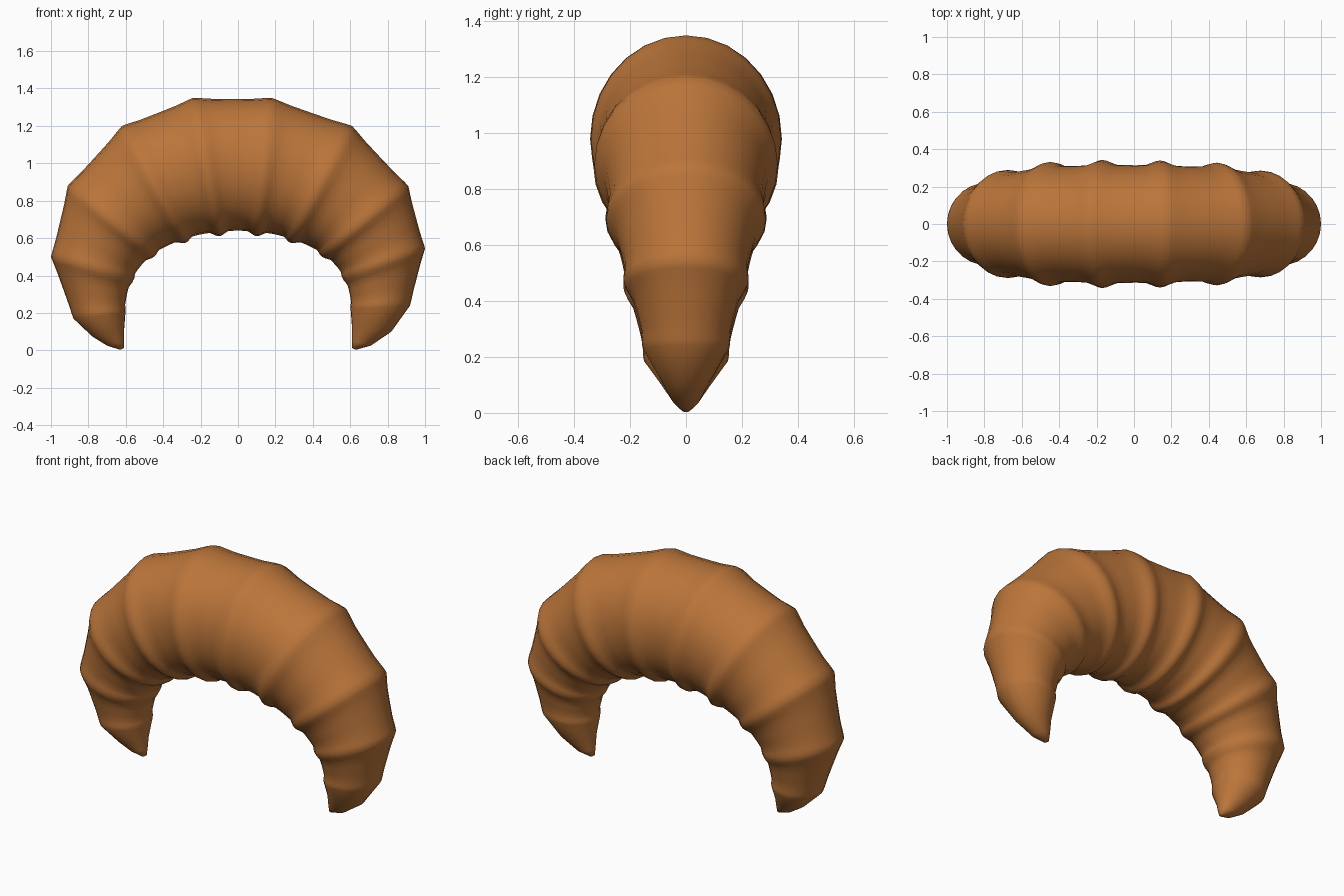
import bpy, bmesh, math
from mathutils import Vector

if "Cube" in bpy.data.objects:
    bpy.data.objects.remove(bpy.data.objects["Cube"])

SIDES = 28

# Ridge sections: outer x, outer z, inner x, inner z, half depth
left = [(-0.24, 1.35, -0.10, 0.61, 0.343), (-0.62, 1.20, -0.28, 0.575, 0.332),
        (-0.91, 0.88, -0.45, 0.50, 0.288), (-1.00, 0.50, -0.56, 0.375, 0.222),
        (-0.88, 0.17, -0.602, 0.20, 0.150)]
right = [(0.18, 1.35, 0.10, 0.61, 0.340), (0.61, 1.20, 0.28, 0.575, 0.328),
         (0.91, 0.88, 0.45, 0.50, 0.285), (1.00, 0.545, 0.56, 0.385, 0.222),
         (0.92, 0.24, 0.602, 0.22, 0.155)]
# Tapering end sections
left_tip = [(-0.78, 0.075, -0.609, 0.11, 0.082), (-0.70, 0.025, -0.609, 0.05, 0.045),
            (-0.63, 0.003, -0.609, 0.012, 0.014)]
right_tip = [(0.82, 0.10, 0.609, 0.13, 0.088), (0.71, 0.025, 0.609, 0.05, 0.045),
             (0.63, 0.003, 0.609, 0.012, 0.014)]


def ring(bm, sec, dip):
    """Elliptical ring; dip sinks it between ridges, least on the outer side."""
    ox, oz, ix, iz, depth = sec
    mid = Vector(((ox + ix) / 2, 0, (oz + iz) / 2))
    out = Vector((ox, 0, oz)) - mid
    verts = []
    for k in range(SIDES):
        a = 2 * math.pi * k / SIDES
        s = 1 - dip * (1 - 0.8 * max(0, math.cos(a)))
        p = mid + s * (out * math.cos(a) + Vector((0, depth * math.sin(a), 0)))
        verts.append(bm.verts.new(p))
    return verts


def groove(t):
    """0 on a ridge, 1 in the flat between two ridges."""
    e = min(1, min(t, 1 - t) / 0.3)
    return e * e * (3 - 2 * e)


bm = bmesh.new()
ridges = left[::-1] + right
rings = [ring(bm, s, 0) for s in left_tip[::-1]]
for a, b in zip(ridges, ridges[1:]):
    for t in (0, 0.08, 0.16, 0.25, 0.4, 0.6, 0.75, 0.84, 0.92):
        sec = [p + (q - p) * t for p, q in zip(a, b)]
        rings.append(ring(bm, sec, 0.08 * groove(t)))
rings.append(ring(bm, ridges[-1], 0))
rings += [ring(bm, s, 0) for s in right_tip]

# Skin between rings and close the tips
for r, s in zip(rings, rings[1:]):
    for k in range(SIDES):
        n = (k + 1) % SIDES
        bm.faces.new((r[k], r[n], s[n], s[k]))
bm.faces.new(rings[0])
bm.faces.new(rings[-1])
bmesh.ops.recalc_face_normals(bm, faces=bm.faces[:])
for f in bm.faces:
    f.smooth = True

mesh = bpy.data.meshes.new("croissant")
bm.to_mesh(mesh)
bm.free()
crust = bpy.data.materials.new("baked crust")
crust.diffuse_color = (0.50, 0.18, 0.043, 1)
crust.use_nodes = True
crust.node_tree.nodes["Principled BSDF"].inputs["Base Color"].default_value = crust.diffuse_color
mesh.materials.append(crust)
obj = bpy.data.objects.new("croissant", mesh)
bpy.context.collection.objects.link(obj)
